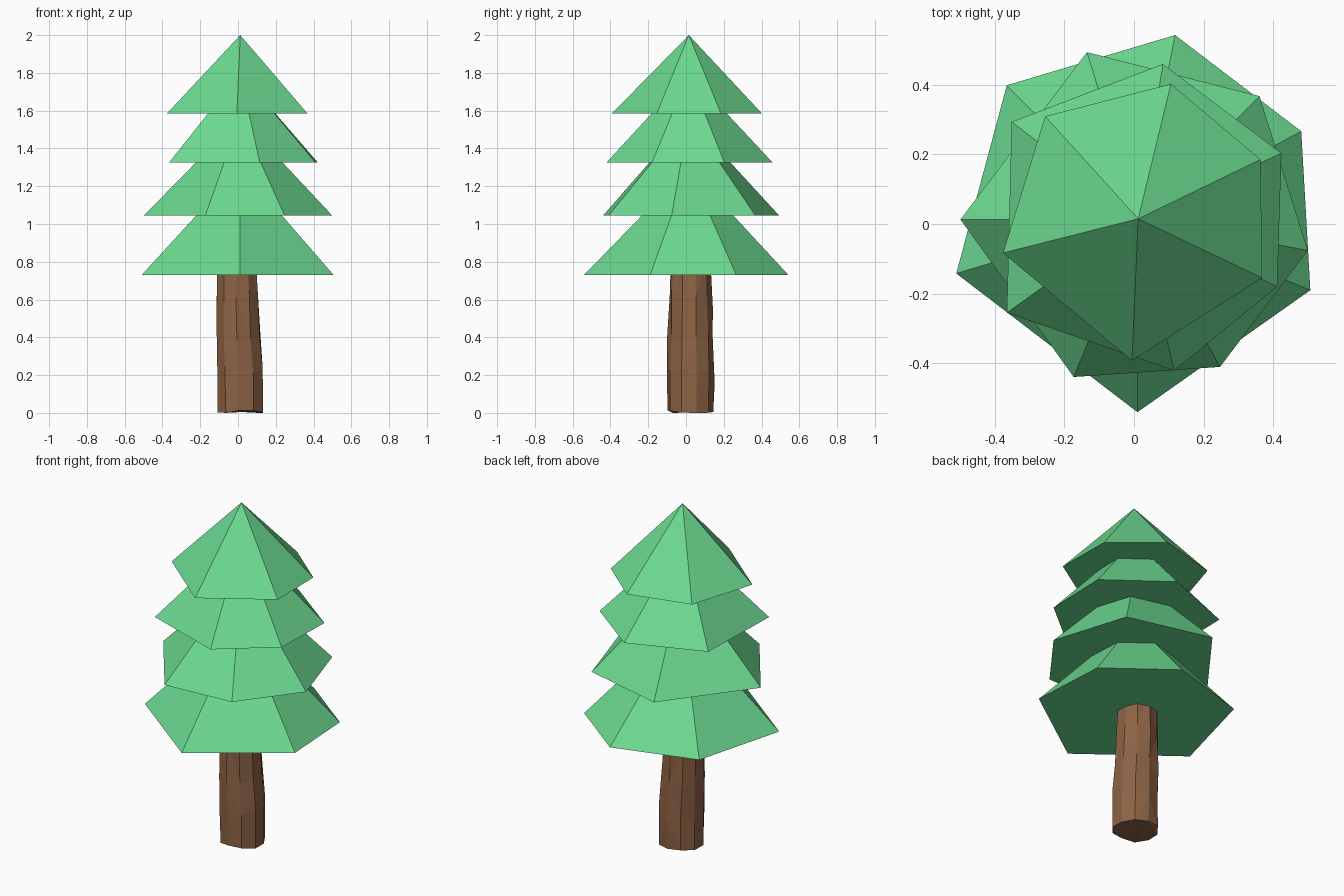
import bpy, bmesh, math, random

if "Cube" in bpy.data.objects:
    bpy.data.objects.remove(bpy.data.objects["Cube"])

random.seed(4)


def material(name, color):
    m = bpy.data.materials.new(name)
    m.diffuse_color = (*color, 1)
    m.use_nodes = True
    m.node_tree.nodes["Principled BSDF"].inputs["Base Color"].default_value = m.diffuse_color
    return m


def add_object(name, bm, mat):
    bmesh.ops.recalc_face_normals(bm, faces=bm.faces)
    mesh = bpy.data.meshes.new(name)
    bm.to_mesh(mesh)
    bm.free()
    mesh.materials.append(mat)
    obj = bpy.data.objects.new(name, mesh)
    bpy.context.collection.objects.link(obj)
    return obj


leaf = material("needles", (0.15, 0.70, 0.28))
bark = material("bark", (0.27, 0.125, 0.06))

# Foliage tiers: base height, tip height, irregular six-sided outline
tiers = [
    (0.73, 1.30, [(.118, .542), (.48, .266), (.506, -.19),
                  (.01, -.54), (-.51, -.142), (-.365, .398)]),
    (1.045, 1.565, [(-.135, .493), (.36, .367), (.499, -.076),
                    (.247, -.41), (-.173, -.439), (-.498, .013)]),
    (1.325, 1.80, [(.083, .459), (.423, .203), (.411, -.18),
                   (.115, -.421), (-.365, -.255), (-.351, .293)]),
    (1.585, 2.0, [(.106, .402), (.363, .185), (.368, -.155),
                  (-.006, -.392), (-.376, -.083), (-.255, .309)]),
]
for i, (z0, z1, outline) in enumerate(tiers):
    bm = bmesh.new()
    tip = bm.verts.new((0.012, 0.015, z1))
    ring = [bm.verts.new((x, y, z0)) for x, y in outline]
    bm.faces.new(ring)
    for a, b in zip(ring, ring[1:] + ring[:1]):
        bm.faces.new((a, b, tip))
    add_object(f"foliage_tier_{i + 1}", bm, leaf)

# Trunk: uneven rings with a slight bend (z, centre x, centre y, radius)
SIDES = 10
profile = [(0.01, .013, .024, .125), (0.20, .012, .024, .125),
           (0.42, .002, .024, .121), (0.60, -.004, .024, .115),
           (0.80, -.006, .024, .107)]
bm = bmesh.new()
rings = []
for k, (z, cx, cy, r) in enumerate(profile):
    jz = 0.008 if k in (0, len(profile) - 1) else 0.05
    ring = []
    for s in range(SIDES):
        a = math.tau * (s + 0.4) / SIDES
        rr = r + random.uniform(-.005, .004)
        ring.append(bm.verts.new((cx + rr * math.cos(a), cy + rr * math.sin(a),
                                  z + random.uniform(-jz, jz))))
    rings.append(ring)
for low, high in zip(rings, rings[1:]):
    for s in range(SIDES):
        t = (s + 1) % SIDES
        bm.faces.new((low[s], low[t], high[t], high[s]))
bm.faces.new(rings[0])
bm.faces.new(rings[-1])
bmesh.ops.triangulate(bm, faces=bm.faces)
low_z = min(v.co.z for v in bm.verts)
for v in rings[0]:
    v.co.z -= low_z
add_object("trunk", bm, bark)
